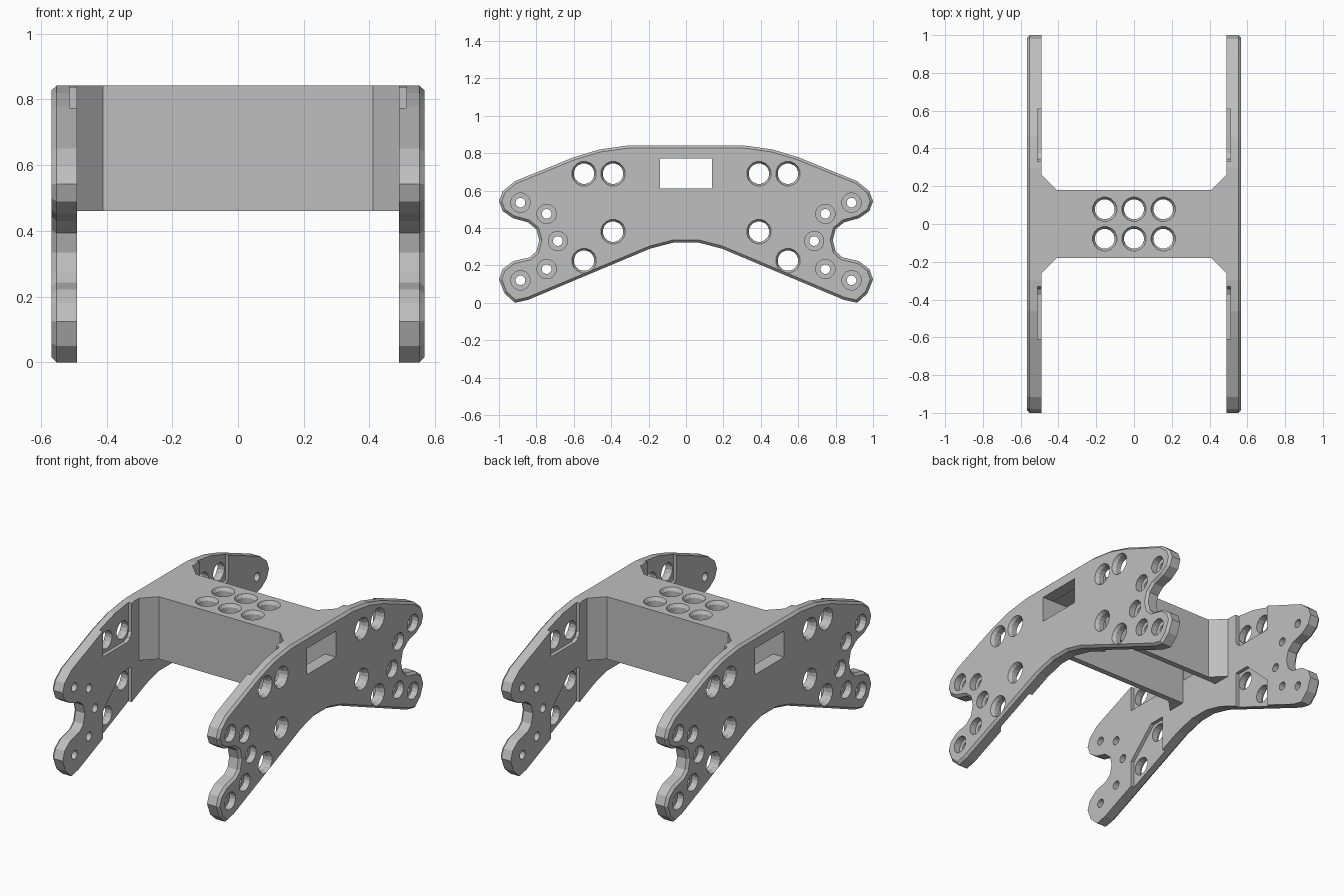
import bpy, bmesh, math
from mathutils import Vector

old = bpy.data.objects.get("Cube")
if old:
    bpy.data.objects.remove(old, do_unlink=True)

grey = bpy.data.materials.new("plain grey")
grey.use_nodes = True
colour = (0.52, 0.52, 0.52, 1)
grey.diffuse_color = colour
grey.node_tree.nodes["Principled BSDF"].inputs["Base Color"].default_value = colour


def add_stack(bm, loops):
    """Closed solid through equal-length loops of points."""
    rows = [[bm.verts.new(p) for p in loop] for loop in loops]
    n = len(rows[0])
    faces = [bm.faces.new(rows[0]), bm.faces.new(rows[-1])]
    for a, b in zip(rows, rows[1:]):
        for i in range(n):
            j = (i + 1) % n
            faces.append(bm.faces.new((a[i], a[j], b[j], b[i])))
    bmesh.ops.recalc_face_normals(bm, faces=faces)


def finish(bm, name):
    mesh = bpy.data.meshes.new(name)
    bm.to_mesh(mesh)
    bm.free()
    mesh.materials.append(grey)
    ob = bpy.data.objects.new(name, mesh)
    bpy.context.collection.objects.link(ob)
    return ob


def bake(ob):
    deps = bpy.context.evaluated_depsgraph_get()
    mesh = bpy.data.meshes.new_from_object(ob.evaluated_get(deps))
    ob.modifiers.clear()
    ob.data = mesh


def cut(ob, bm):
    cutter = finish(bm, "cutter")
    cutter.hide_render = True
    mod = ob.modifiers.new("cut", 'BOOLEAN')
    mod.operation = 'DIFFERENCE'
    mod.solver = 'EXACT'
    mod.object = cutter
    bake(ob)
    bpy.data.objects.remove(cutter, do_unlink=True)


def across(points, x):
    return [(x, y, z) for y, z in points]


def level(points, z):
    return [(x, y, z) for x, y in points]


def circle(cy, cz, r, sides=16):
    steps = [math.tau * (i + 0.5) / sides for i in range(sides)]
    return [(cy + r * math.cos(a), cz + r * math.sin(a)) for a in steps]


def box(w, low, high):
    return [(-w, low), (w, low), (w, high), (-w, high)]


def inset(points, d):
    """Move a counter-clockwise outline inward by d."""
    out = []
    for i, p in enumerate(points):
        p = Vector(p)
        a = (p - Vector(points[i - 1])).normalized()
        b = (Vector(points[(i + 1) % len(points)]) - p).normalized()
        na, nb = Vector((-a.y, a.x)), Vector((-b.y, b.x))
        out.append(tuple(p + (na + nb) * d / (1 + na.dot(nb))))
    return out


# Side plate: half outline from bottom centre to top centre, mirrored in y
INNER, OUTER, TOP = 0.49, 0.567, 0.842
half = [(.065, .322), (.19, .29), (.845, .015), (.915, 0), (.97, .05), (1, .125),
        (.98, .18), (.925, .222), (.835, .243), (.80, .275), (.785, .335),
        (.80, .393), (.845, .43), (.925, .452), (.98, .49), (1, .543),
        (.98, .596), (.915, .65), (.6, .778), (.46, .82), (.3, TOP)]
outline = half + [(-y, z) for y, z in reversed(half)]
bm = bmesh.new()
add_stack(bm, [across(outline, INNER), across(outline, OUTER - .015),
               across(inset(outline, .014), OUTER)])
plate = finish(bm, "side_plates")

# Shallow pockets on the inner face
upper_pocket = [(.33, .9), (.33, .66), (.345, .63), (.375, .615), (.61, .615), (.61, .9)]
lower_pocket = [(.33, -.1), (.33, .45), (.43, .45), (.61, .28), (.61, -.1)]
bm = bmesh.new()
for side in (-1, 1):
    for shape in (upper_pocket, lower_pocket):
        pts = [(side * y, z) for y, z in shape]
        add_stack(bm, [across(pts, .4), across(pts, INNER + .022)])
cut(plate, bm)

# Large chamfered holes, counterbored bolt holes and the window
large_holes = [(.39, .69), (.545, .69), (.39, .38), (.545, .225)]
bolt_holes = [(.885, .535), (.745, .475), (.685, .33), (.745, .18), (.885, .12)]
bm = bmesh.new()
for side in (-1, 1):
    for y, z in large_holes:
        add_stack(bm, [across(circle(side * y, z, r), x) for r, x in
                       ((.055, .4), (.055, OUTER - .02), (.066, OUTER), (.066, .6))])
    for y, z in bolt_holes:
        add_stack(bm, [across(circle(side * y, z, r), x) for r, x in
                       ((.026, .4), (.026, OUTER - .04), (.052, OUTER - .04), (.052, .6))])
window = box(.14, .61, .77)
add_stack(bm, [across(window, .4), across(window, .6)])
cut(plate, bm)

# Second plate by mirroring
mirror = plate.modifiers.new("mirror", 'MIRROR')
mirror.use_mirror_merge = False
bake(plate)

# Bridge: channel open below, flared where it meets the plates
quarter = [(INNER, .26), (.41, .18)]
plan = (quarter + [(-x, y) for x, y in reversed(quarter)]
        + [(-x, -y) for x, y in quarter] + [(x, -y) for x, y in reversed(quarter)])
bm = bmesh.new()
add_stack(bm, [level(plan, .46), level(plan, TOP)])
bridge = finish(bm, "bridge")

bm = bmesh.new()
cavity = box(.145, .3, .775)
add_stack(bm, [across(cavity, -.6), across(cavity, .6)])
cut(bridge, bm)

# Six chamfered holes in the bridge top
bm = bmesh.new()
for x in (-.155, 0, .155):
    for y in (-.078, .078):
        add_stack(bm, [level(circle(x, y, r), z) for r, z in
                       ((.053, .7), (.053, TOP - .02), (.065, TOP), (.065, .9))])
cut(bridge, bm)
